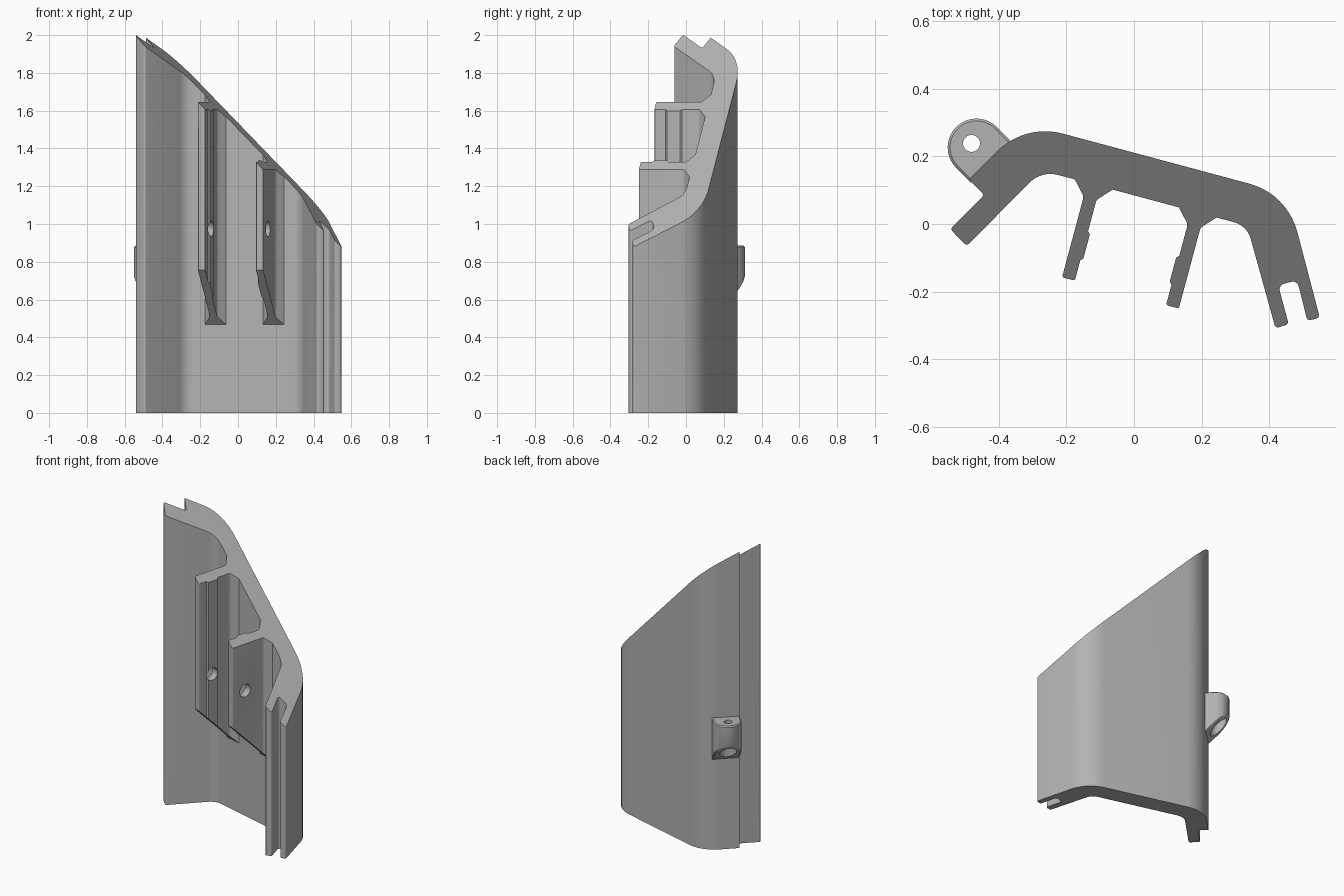
import bpy, bmesh
from math import radians, sin, cos, tan, pi
from mathutils import Vector

cube = bpy.data.objects.get("Cube")
if cube:
    bpy.data.objects.remove(cube)

grey = bpy.data.materials.new("plain grey")
grey.use_nodes = True
colour = (0.45, 0.45, 0.45, 1)
grey.diffuse_color = colour
grey.node_tree.nodes["Principled BSDF"].inputs["Base Color"].default_value = colour

TILT = radians(-15)


def rotate(u, v, a):
    return u * cos(a) - v * sin(a), u * sin(a) + v * cos(a)


def rounded(corners, steps=10):
    """Turn (x, y, radius) corners into an outline with filleted corners."""
    out = []
    n = len(corners)
    for i, (x, y, r) in enumerate(corners):
        p = Vector((x, y))
        if not r:
            out.append(p)
            continue
        a = (Vector(corners[i - 1][:2]) - p).normalized()
        b = (Vector(corners[(i + 1) % n][:2]) - p).normalized()
        half = a.angle(b) / 2
        mid = p + (a + b).normalized() * (r / sin(half))
        start = p + a * (r / tan(half)) - mid
        end = p + b * (r / tan(half)) - mid
        sweep = pi - 2 * half
        count = steps if r > 0.03 else 4
        for k in range(count + 1):
            t = k / count
            out.append(mid + (start * sin((1 - t) * sweep) + end * sin(t * sweep)) / sin(sweep))
    return out


def prism(name, outline, bottom, top):
    """Upright prism whose end caps follow the given height functions."""
    bm = bmesh.new()
    low = [bm.verts.new((x, y, bottom(x, y))) for x, y in outline]
    high = [bm.verts.new((x, y, top(x, y))) for x, y in outline]
    bm.faces.new(low)
    bm.faces.new(high)
    for i in range(len(low)):
        bm.faces.new((low[i - 1], low[i], high[i], high[i - 1]))
    bmesh.ops.recalc_face_normals(bm, faces=bm.faces)
    mesh = bpy.data.meshes.new(name)
    bm.to_mesh(mesh)
    bm.free()
    mesh.materials.append(grey)
    ob = bpy.data.objects.new(name, mesh)
    bpy.context.collection.objects.link(ob)
    return ob


def apply(ob, mod):
    bpy.context.view_layer.objects.active = ob
    bpy.ops.object.modifier_apply(modifier=mod.name)


def drill(ob, radius, depth, location, rotation=(0, 0, 0)):
    bpy.ops.mesh.primitive_cylinder_add(vertices=32, radius=radius, depth=depth,
                                        location=location, rotation=rotation)
    cutter = bpy.context.object
    cutter.hide_render = True
    cutter.data.materials.append(grey)
    mod = ob.modifiers.new("hole", "BOOLEAN")
    mod.operation = "DIFFERENCE"
    mod.solver = "EXACT"
    mod.object = cutter
    apply(ob, mod)
    bpy.data.objects.remove(cutter)


def slanted_top(x, y):
    return 2 - rotate(x + 0.54, y + 0.01, -TILT)[0]


# Main wall: bent section with a stepped left lip and a slotted right lip
wall = rounded([
    (-.322, .297, .2), (.453, .089, .2),
    (.549, -.277, .01), (.512, -.286, .01), (.482, -.166, .018), (.426, -.181, .018),
    (.457, -.296, .01), (.418, -.308, .01), (.334, -.005, .07),
    (-.273, .158, .087), (-.494, -.065, .01), (-.543, -.015, .01),
    (-.442, .086, .01), (-.488, .131, 0)])
parts = [prism("main_wall", wall, lambda x, y: 0, slanted_top)]

# Two mirrored ribs with a raised pad, a flared root and a cross hole
rib = [(-.0195, -.207, .006), (.0195, -.207, .006), (.0195, -.145, 0), (.027, -.137, 0),
       (.027, -.064, 0), (.0195, -.056, 0), (.0195, .04, .02), (.06, .084, 0),
       (-.06, .084, 0), (-.0195, .04, .02)]


def rib_bottom(x, y):
    return 0.55 - rotate(x, y, -TILT)[1]


for name, centre, side in (("left_rib", .173, -1), ("right_rib", -.145, 1)):
    section = [rotate(centre + side * u, v, TILT) for u, v in rounded(rib)]
    ob = prism(name, section, rib_bottom, slanted_top)
    x, y = rotate(centre, -.105, TILT)
    drill(ob, .042, .2, (x, y, .975), (0, pi / 2, TILT))
    parts.append(ob)

# Rear mounting lug with a sloping underside and a counterbored hole
QUARTER = pi / 4
lug_shape = rounded([(-.254, .42, 0), (-.084, .42, 0), (-.084, .574, .0845), (-.254, .574, .0845)])
lug = prism("mounting_lug", [rotate(s, w, QUARTER) for s, w in lug_shape],
            lambda x, y: .17 + rotate(x, y, -QUARTER)[1], lambda x, y: .885)
bevel = lug.modifiers.new("edge", "BEVEL")
bevel.width = .007
bevel.limit_method = "ANGLE"
bevel.angle_limit = radians(40)
apply(lug, bevel)
drill(lug, .025, 1, (-.48, .238, .8))
drill(lug, .05, .3, (-.48, .238, .66))
parts.append(lug)

# Smooth curved faces, keep edges crisp
bpy.ops.object.select_all(action="DESELECT")
for ob in parts:
    ob.select_set(True)
bpy.context.view_layer.objects.active = parts[0]
bpy.ops.object.shade_smooth_by_angle(angle=radians(30))
